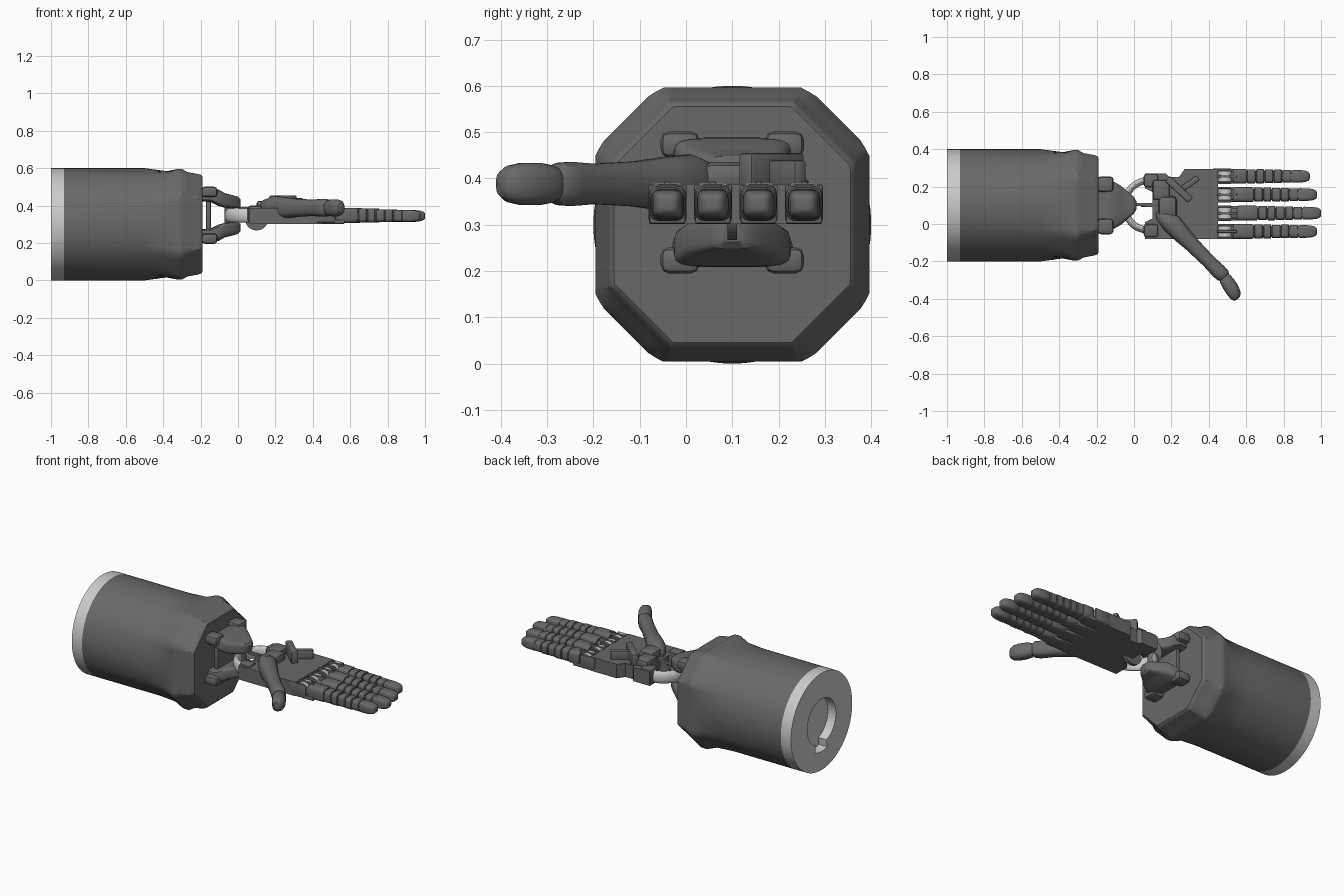
import bpy, bmesh, math
from mathutils import Vector

if "Cube" in bpy.data.objects:
    bpy.data.objects.remove(bpy.data.objects["Cube"], do_unlink=True)


def material(name, value):
    m = bpy.data.materials.new(name)
    m.use_nodes = True
    colour = (value, value, value, 1)
    m.diffuse_color = colour
    m.node_tree.nodes["Principled BSDF"].inputs["Base Color"].default_value = colour
    return m


DARK = material("dark grey", 0.14)
LIGHT = material("light grey", 0.6)
CY, CZ = 0.1, 0.3      # forearm axis
HZ = 0.348             # hand mid height
parts = []


def finish(name, bm, mat):
    bmesh.ops.recalc_face_normals(bm, faces=bm.faces)
    mesh = bpy.data.meshes.new(name)
    bm.to_mesh(mesh)
    bm.free()
    mesh.materials.append(mat)
    ob = bpy.data.objects.new(name, mesh)
    bpy.context.collection.objects.link(ob)
    parts.append(ob)
    return ob


def loft(name, sections, mat=DARK):
    """Skin a row of equal-length point loops and cap both ends."""
    bm = bmesh.new()
    loops = [[bm.verts.new(p) for p in s] for s in sections]
    n = len(loops[0])
    for a, b in zip(loops, loops[1:]):
        for i in range(n):
            j = (i + 1) % n
            bm.faces.new((a[i], a[j], b[j], b[i]))
    bm.faces.new(loops[0])
    bm.faces.new(loops[-1])
    return finish(name, bm, mat)


def oval(centre, direction, a, b, power=2, n=20):
    """Superellipse around a horizontal direction: a sideways, b upright."""
    d = Vector(direction).normalized()
    side, up = Vector((-d.y, d.x, 0)), Vector((0, 0, 1))
    pts = []
    for i in range(n):
        t = math.tau * (i + 0.5) / n
        c, s = math.cos(t), math.sin(t)
        e = 2 / power
        pts.append(Vector(centre) + side * a * math.copysign(abs(c) ** e, c)
                   + up * b * math.copysign(abs(s) ** e, s))
    return pts


def box(name, lo, hi, mat=DARK, bevel=0.008, turn=0):
    lo, hi = Vector(lo), Vector(hi)
    bm = bmesh.new()
    bmesh.ops.create_cube(bm, size=1)
    for v in bm.verts:
        v.co = Vector(p * q for p, q in zip(v.co, hi - lo))
    bmesh.ops.bevel(bm, geom=bm.edges[:], offset=bevel, segments=2, affect='EDGES', profile=0.5)
    ob = finish(name, bm, mat)
    ob.location = (lo + hi) / 2
    ob.rotation_euler.z = math.radians(turn)
    return ob


def cylinder(name, centre, radius, depth, axis, mat=DARK):
    bm = bmesh.new()
    bmesh.ops.create_cone(bm, cap_ends=True, segments=28, radius1=radius, radius2=radius, depth=depth)
    ob = finish(name, bm, mat)
    ob.location = centre
    if axis == 'Y':
        ob.rotation_euler.x = math.pi / 2
    return ob


# Forearm: round sleeve turning into a chamfered octagon with a stepped front
N = 108


def sleeve_loop(x, half, octagon, chamfer=1.55):
    pts = []
    for i in range(N):
        t = math.tau * i / N
        c, s = abs(math.cos(t)), abs(math.sin(t))
        r = half * (1 - octagon) + octagon * half * min(1 / max(c, s, (c + s) / chamfer), 1.12)
        pts.append((x, CY + r * math.cos(t), CZ + r * math.sin(t)))
    return pts


sleeve = [(-0.93, 0.3, 0), (-0.5, 0.3, 0), (-0.38, 0.284, 0.7), (-0.32, 0.296, 1),
          (-0.3, 0.296, 1), (-0.27, 0.279, 1), (-0.21, 0.268, 1, 1.5), (-0.197, 0.263, 1, 1.5),
          (-0.19, 0.255, 1, 1.5)]
loft("forearm_sleeve", [sleeve_loop(*s) for s in sleeve])


# End cap: light rim with a keyed round socket
def socket_loop(x):
    pts = []
    for i in range(N):
        t = math.tau * i / N
        r = 0.185 if 1.4 * math.pi < t < 1.62 * math.pi else 0.14
        pts.append((x, CY + r * math.cos(t), CZ + r * math.sin(t)))
    return pts


loft("end_cap", [sleeve_loop(-0.93, 0.3, 0), sleeve_loop(-1, 0.3, 0),
                 socket_loop(-1), socket_loop(-0.945)], LIGHT)

# Wrist clevis: two tapering jaws, corner pads and a back plate
jaw = [(-0.195, 0.12, 0.075, 0.12), (-0.145, 0.13, 0.07, 0.14), (-0.105, 0.125, 0.05, 0.138),
       (-0.07, 0.105, 0.04, 0.118), (-0.03, 0.07, 0.038, 0.108), (0, 0.045, 0.038, 0.1),
       (0.013, 0.02, 0.045, 0.085)]
for sign, label in ((1, "upper"), (-1, "lower")):
    loft(label + "_clevis_jaw", [oval((x, CY, HZ + sign * (lo + hi) / 2), (1, 0, 0), w, (hi - lo) / 2, 5, 24)
                                 for x, w, lo, hi in jaw])
    for side in (1, -1):
        y, z = CY + side * 0.113, HZ + sign * 0.125
        box(label + "_clevis_pad", (-0.195, y - 0.042, z - 0.028), (-0.11, y + 0.042, z + 0.028), bevel=0.018)
box("clevis_back_plate", (-0.172, CY - 0.09, HZ - 0.1), (-0.145, CY + 0.09, HZ + 0.1))
cylinder("wrist_pin", (-0.045, CY, HZ), 0.026, 0.15, 'Z')

# Wrist yoke: light half ring
yoke = []
for i in range(25):
    t = math.pi * (0.5 + i / 24)
    c, s = math.cos(t), math.sin(t)
    yoke.append(oval((0.075 + 0.125 * c, CY + 0.132 * s, HZ), (-s, c, 0), 0.019, 0.038))
loft("wrist_yoke", yoke, LIGHT)
cylinder("wrist_disc", (0.1, CY, 0.33), 0.063, 0.02, 'Y')
box("wrist_tendon", (0.0, CY - 0.005, 0.375), (0.18, CY + 0.012, 0.393), bevel=0.003)

# Palm slab, heel lugs and crossed raised arms
outline = [(0.06, -0.08), (0.45, -0.08), (0.45, 0.293), (0.27, 0.293), (0.24, 0.25), (0.19, 0.25),
           (0.17, 0.27), (0.06, 0.27), (0.06, 0.19), (0.1, 0.17), (0.1, 0.03), (0.06, 0.01)]
loft("palm", [[(x, y, z) for x, y in outline] for z in (0.302, 0.388)])
for y in (-0.036, 0.232):
    box("heel_lug", (0.052, y - 0.036, 0.308), (0.13, y + 0.036, 0.4), bevel=0.015)
box("heel_block", (0.1, 0.13, 0.37), (0.19, 0.235, 0.425), bevel=0.012)
box("thumb_saddle", (0.13, 0.03, 0.37), (0.23, 0.15, 0.435), bevel=0.025)
box("palm_arm_back", (0.155, 0.165, 0.38), (0.325, 0.205, 0.455), turn=-43)
box("palm_arm_front", (0.225, 0.195, 0.38), (0.355, 0.227, 0.44), turn=35)

# Fingers: hinged base, light knuckle and a row of segments
cuts = (0, 0.25, 0.36, 0.46, 0.57, 0.67, 0.78, 1)
lengths = (("little", 0.255, 0.94), ("ring", 0.157, 0.978), ("middle", 0.058, 1.0), ("index", -0.04, 0.978))
for label, y, tip in lengths:
    start = tip - 0.45
    box(label + "_palm_tongue", (0.4, y - 0.039, 0.302), (0.57, y + 0.039, 0.325), bevel=0.005)
    for side in (1, -1):
        w = y + side * 0.036
        box(label + "_knuckle_fork", (0.42, w - 0.005, 0.31), (0.52, w + 0.005, 0.385), bevel=0.003)
    cylinder(label + "_knuckle", (0.488, y, HZ + 0.004), 0.038, 0.058, 'Y', LIGHT)
    box(label + "_knuckle_link", (0.445, y - 0.007, 0.34), (0.55, y + 0.007, 0.393), bevel=0.003)
    loft(label + "_finger_core", [oval((x, y, HZ - 0.002), (1, 0, 0), 0.029, 0.027, 4)
                                  for x in (0.5, tip - 0.06)])
    for k in range(7):
        a = max(start + 0.45 * cuts[k] + 0.0015, 0.53)
        b = start + 0.45 * cuts[k + 1] - 0.0015
        w = (0.04 if k % 2 == 0 else 0.0385) - 0.0009 * k
        h = (0.0405 if k % 2 == 0 else 0.0385) - 0.0014 * k
        shape = [(0, 0.92), (0.08, 1), (0.92, 1), (1, 0.92)]
        if k == 6:
            shape = [(0, 0.92), (0.06, 1), (0.5, 0.97), (0.78, 0.87), (0.93, 0.7), (1, 0.5), (1.02, 0.3)]
        loft(label + "_finger_segment", [oval((a + (b - a) * t, y, HZ - 0.0006 * k), (1, 0, 0), w * s, h * s, 4)
                                         for t, s in shape])

# Thumb: rounded base mound, long bone and separate tip
bone = [(0.13, 0.07, 0.02), (0.15, 0.05, 0.045), (0.2, 0.005, 0.064), (0.25, -0.05, 0.058),
        (0.31, -0.11, 0.049), (0.4, -0.2, 0.044), (0.45, -0.25, 0.048), (0.475, -0.275, 0.046),
        (0.485, -0.285, 0.036)]
nail = [(0.475, -0.275, 0.03), (0.488, -0.295, 0.041), (0.505, -0.32, 0.046), (0.527, -0.353, 0.046),
        (0.543, -0.38, 0.04), (0.552, -0.395, 0.028), (0.555, -0.4, 0.014)]
for label, path in (("thumb_bone", bone), ("thumb_tip", nail)):
    loft(label, [oval((x, y, 0.388), (0.65, -0.75, 0), r * 0.85, r, 2.5) for x, y, r in path])

# Smooth shading with sharp edges kept
bpy.ops.object.select_all(action='DESELECT')
for ob in parts:
    ob.select_set(True)
bpy.context.view_layer.objects.active = parts[0]
bpy.ops.object.shade_smooth_by_angle(angle=math.radians(32))
